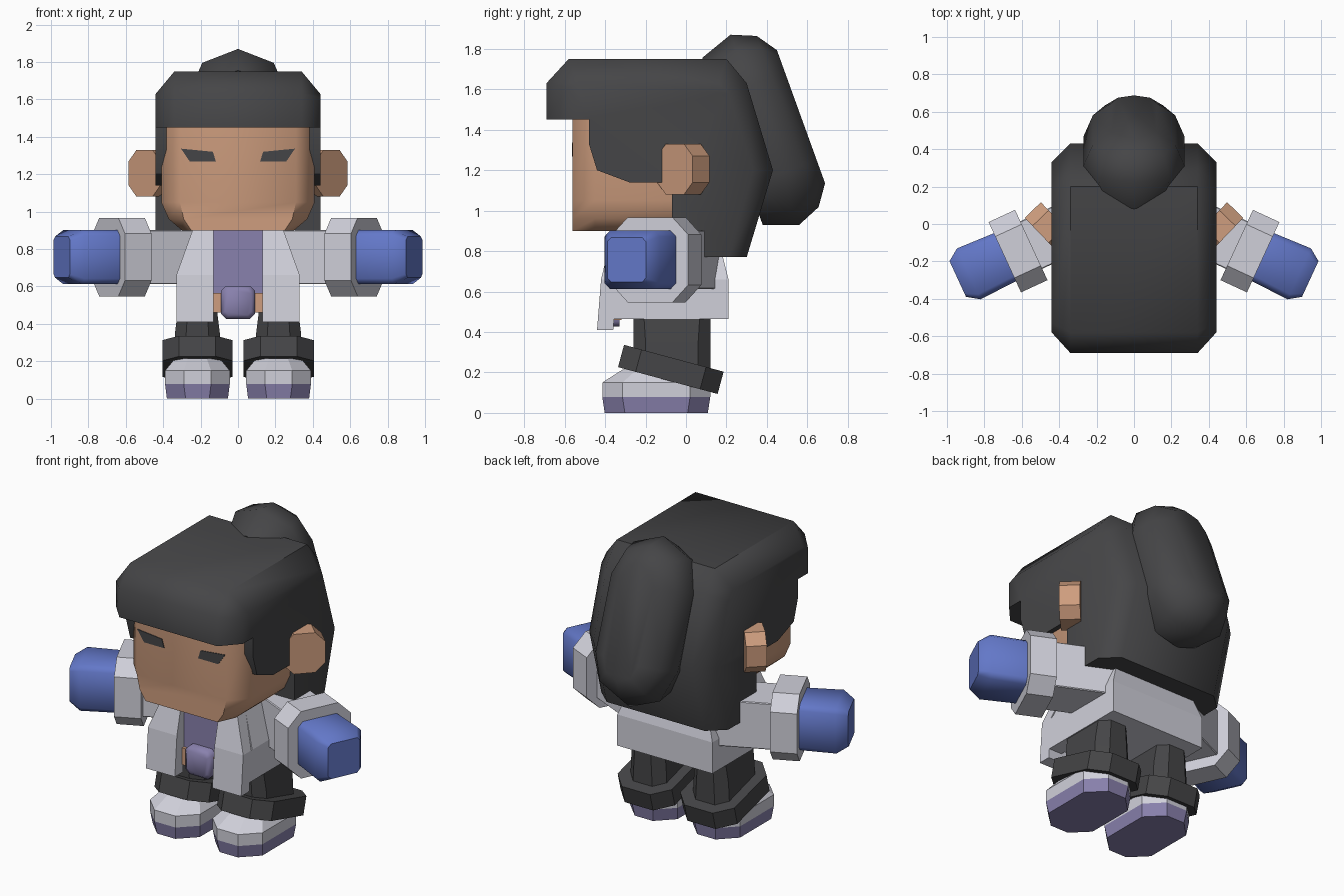
import bpy, bmesh, math
from mathutils import Vector

cube = bpy.data.objects.get("Cube")
if cube:
    bpy.data.objects.remove(cube, do_unlink=True)


def material(name, rgb):
    m = bpy.data.materials.new(name)
    m.use_nodes = True
    m.diffuse_color = (*rgb, 1)
    m.node_tree.nodes["Principled BSDF"].inputs["Base Color"].default_value = (*rgb, 1)
    return m


SKIN = material("skin", (0.62, 0.34, 0.21))
DARK = material("charcoal", (0.06, 0.06, 0.063))
WHITE = material("pale_grey", (0.63, 0.63, 0.70))
BLUE = material("blue", (0.125, 0.187, 0.58))
PURPLE = material("muted_purple", (0.25, 0.22, 0.42))


def loft(name, rings, mat, smooth=0, side=1):
    """Skin equal-sized rings of points, cap both ends; side=-1 mirrors in x."""
    bm = bmesh.new()
    loops = [[bm.verts.new((p[0] * side, p[1], p[2])) for p in r] for r in rings]
    n = len(loops[0])
    for a, b in zip(loops, loops[1:]):
        for i in range(n):
            j = (i + 1) % n
            bm.faces.new((a[i], a[j], b[j], b[i]))
    bm.faces.new(loops[0])
    bm.faces.new(loops[-1])
    bmesh.ops.recalc_face_normals(bm, faces=bm.faces)
    mesh = bpy.data.meshes.new(name)
    bm.to_mesh(mesh)
    bm.free()
    mesh.materials.append(mat)
    obj = bpy.data.objects.new(name, mesh)
    bpy.context.collection.objects.link(obj)
    if smooth:
        bpy.ops.object.select_all(action='DESELECT')
        obj.select_set(True)
        bpy.context.view_layer.objects.active = obj
        bpy.ops.object.shade_smooth_by_angle(angle=math.radians(smooth))
    return obj


def tube(name, origin, axis, up, sections, mat, smooth=0, side=1):
    """Chamfered box along an axis; sections are (distance, half width, half height, chamfer)."""
    o, d, v = Vector(origin), Vector(axis).normalized(), Vector(up).normalized()
    u = d.cross(v)
    rings = []
    for t, w, h, c in sections:
        corners = ((w, h - c), (w - c, h), (c - w, h), (-w, h - c),
                   (-w, c - h), (c - w, -h), (w - c, -h), (w, c - h))
        rings.append([o + d * t + u * a + v * b for a, b in corners])
    return loft(name, rings, mat, smooth, side)


def box(name, lo, hi, mat, side=1):
    ring = ((lo[0], lo[1]), (hi[0], lo[1]), (hi[0], hi[1]), (lo[0], hi[1]))
    return loft(name, [[(x, y, z) for x, y in ring] for z in (lo[2], hi[2])], mat, 0, side)


X, Y, Z = (1, 0, 0), (0, 1, 0), (0, 0, 1)

# Face with chamfered cheeks and jaw
face = []
for z, front, cheek in ((0.90, 0.25, 0.30), (0.96, 0.29, 0.37), (1.05, 0.31, 0.41), (1.55, 0.31, 0.41)):
    half = [(front, -0.56), (cheek, -0.45), (cheek, 0.05)]
    face.append([(x, y, z) for x, y in half] + [(-x, y, z) for x, y in reversed(half)])
loft("face", face, SKIN, 50)

# Hair: side profile, with rounded outer edges at both sides
outer = [(-0.69, 1.45), (-0.69, 1.63), (-0.58, 1.75), (0.20, 1.75), (0.30, 1.63), (0.43, 1.20), (0.30, 0.77)]
inset = [(-0.58, 1.45), (-0.58, 1.61), (-0.53, 1.63), (0.16, 1.63), (0.21, 1.58), (0.33, 1.20), (0.21, 0.77)]
hairline = [(-0.07, 0.77), (-0.07, 1.14), (-0.28, 1.14), (-0.44, 1.20), (-0.48, 1.33), (-0.48, 1.45)]
loft("hair", [[(x, y, z) for y, z in edge + hairline]
              for x, edge in ((-0.44, inset), (-0.34, outer), (0.34, outer), (0.44, inset))], DARK, 50)

# Hanging ponytail: a stadium outline stacked through its thickness
tail_top, down, back = Vector((0, 0.22, 1.87)), Vector((0, 0.34, -0.94)), Vector((0, 0.94, 0.34))
R, LENGTH = 0.27, 1.0
tail = []
for depth, shrink in ((-0.17, 0.06), (0, 0), (0.12, 0.05), (0.19, 0.15)):
    ring = []
    for start, centre in ((0, LENGTH - R), (180, R)):
        for k in range(5):
            a = math.radians(start + 45 * k)
            r = R - shrink
            ring.append(tail_top + back * depth + down * (centre + r * math.sin(a))
                        + Vector((r * math.cos(a), 0, 0)))
    tail.append(ring)
loft("ponytail", tail, DARK, 60)

# Torso and shirt
torso = []
for z, w, front, rear in ((0.465, 0.33, -0.33, 0.21), (0.66, 0.33, -0.33, 0.21), (0.90, 0.24, -0.28, 0.15)):
    torso.append([(-w, front, z), (w, front, z), (w, rear, z), (-w, rear, z)])
loft("jacket_body", torso, WHITE)
box("shirt", (-0.135, -0.35, 0.50), (0.135, -0.2, 0.91), PURPLE)
box("belt", (-0.15, -0.37, 0.46), (0.15, -0.32, 0.565), SKIN)
tube("buckle", (0, -0.33, 0.515), (0, -1, 0), Z,
     ((0, 0.09, 0.088, 0.025), (0.06, 0.09, 0.088, 0.025), (0.08, 0.07, 0.068, 0.02)), PURPLE, 50)

arm_axis = (0.91, -0.42, 0)
wrist = (0.62, -0.145, 0.757)
for side, tag in ((1, "left"), (-1, "right")):
    # Jacket front flap, flaring out towards the hem
    flap = []
    for z, w, front in ((0.41, 0.33, -0.44), (0.66, 0.33, -0.42), (0.91, 0.24, -0.36)):
        flap.append([(0.13, front, z), (w, front, z), (w, front + 0.08, z), (0.13, front + 0.08, z)])
    loft(tag + "_jacket_flap", flap, WHITE, 0, side)
    box(tag + "_flap_side", (0.24, -0.38, 0.465), (0.33, -0.30, 0.66), WHITE, side)

    # Arm
    tube(tag + "_sleeve", wrist, arm_axis, Z,
         ((-0.44, 0.14, 0.145, 0.005), (0, 0.14, 0.145, 0.005)), WHITE, 0, side)
    tube(tag + "_sleeve_cuff", wrist, arm_axis, Z,
         ((-0.078, 0.207, 0.21, 0.085), (0.078, 0.207, 0.21, 0.085)), WHITE, 0, side)
    tube(tag + "_hand", wrist, arm_axis, Z,
         ((0.05, 0.14, 0.145, 0.03), (0.29, 0.15, 0.145, 0.03), (0.355, 0.105, 0.11, 0.02)),
         BLUE, 50, side)

    # Ear, angled backwards
    tube(tag + "_ear", (0.50, -0.055, 1.205), (-0.72, 0.69, 0), Z,
         ((0, 0.122, 0.125, 0.06), (0.12, 0.122, 0.125, 0.06)), SKIN, 0, side)

    # Eye plate
    eye = ((0.305, 1.337), (0.134, 1.32), (0.118, 1.267), (0.257, 1.267))
    loft(tag + "_eye", [[(x, y, z) for x, z in eye] for y in (-0.564, -0.557)], DARK, 0, side)

    # Leg, tilted trouser cuff and shoe
    tube(tag + "_leg", (0.217, -0.07, 0.15), Z, Y,
         ((0, 0.13, 0.19, 0.06), (0.2, 0.12, 0.19, 0.06), (0.36, 0.10, 0.19, 0.05)), DARK, 30, side)
    tube(tag + "_trouser_cuff", (0.217, -0.075, 0.215), (0, 0.26, 0.966), (0, 0.966, -0.26),
         ((-0.057, 0.188, 0.255, 0.09), (0.057, 0.188, 0.255, 0.09)), DARK, 0, side)
    tube(tag + "_shoe_sole", (0.217, -0.147, 0), Z, Y,
         ((0, 0.163, 0.255, 0.10), (0.078, 0.173, 0.267, 0.10)), PURPLE, 0, side)
    tube(tag + "_shoe_upper", (0.217, -0.147, 0), Z, Y,
         ((0.078, 0.173, 0.267, 0.10), (0.15, 0.173, 0.267, 0.10), (0.215, 0.12, 0.165, 0.07)),
         WHITE, 0, side)
